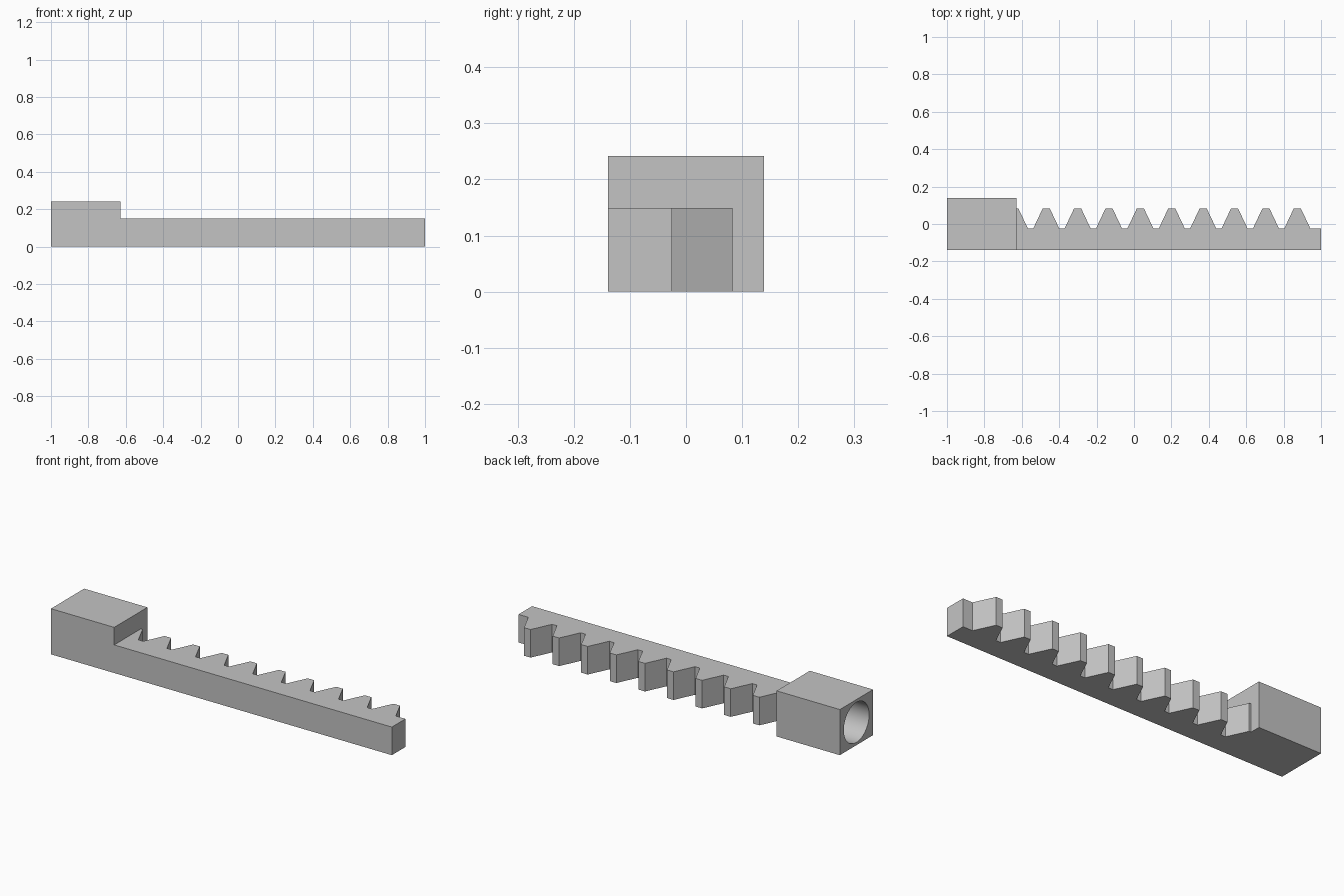
import bpy
import bmesh
import math

cube = bpy.data.objects.get("Cube")
if cube:
    bpy.data.objects.remove(cube, do_unlink=True)

grey = bpy.data.materials.new("plain grey")
grey.use_nodes = True
colour = (0.55, 0.55, 0.55, 1)
grey.diffuse_color = colour
grey.node_tree.nodes["Principled BSDF"].inputs["Base Color"].default_value = colour


def extrude_profile(name, points, height):
    """Prism standing on the ground from an outline in plan."""
    bm = bmesh.new()
    face = bm.faces.new([bm.verts.new((x, y, 0)) for x, y in points])
    top = bmesh.ops.extrude_face_region(bm, geom=[face])["geom"]
    bmesh.ops.translate(bm, vec=(0, 0, height),
                        verts=[v for v in top if isinstance(v, bmesh.types.BMVert)])
    bmesh.ops.recalc_face_normals(bm, faces=bm.faces)
    mesh = bpy.data.meshes.new(name)
    bm.to_mesh(mesh)
    bm.free()
    mesh.materials.append(grey)
    obj = bpy.data.objects.new(name, mesh)
    bpy.context.collection.objects.link(obj)
    return obj


SIDE = 0.139          # half width of the block
JOIN = -0.629         # where the bar meets the block
ROOT, TIP = -0.025, 0.083
BASE_HALF, TIP_HALF = 0.07, 0.019
PITCH, FIRST = 0.1678, -0.637
BLOCK_HEIGHT, BAR_HEIGHT = 0.242, 0.149

# Toothed bar: the first tooth is cut off by the block
outline = [(1, ROOT), (1, -SIDE), (JOIN, -SIDE), (JOIN, TIP)]
for i in range(10):
    c = FIRST + i * PITCH
    tooth = [(c - BASE_HALF, ROOT), (c - TIP_HALF, TIP),
             (c + TIP_HALF, TIP), (c + BASE_HALF, ROOT)]
    outline += tooth if i else tooth[2:]
extrude_profile("toothed_bar", outline, BAR_HEIGHT)

# End block
block = extrude_profile("end_block", [(-1, -SIDE), (JOIN, -SIDE), (JOIN, SIDE), (-1, SIDE)],
                        BLOCK_HEIGHT)

# Blind round socket in the outer end of the block
DEPTH = 0.31
bpy.ops.mesh.primitive_cylinder_add(vertices=64, radius=0.106, depth=2 * DEPTH,
                                    location=(-1, 0, BLOCK_HEIGHT / 2),
                                    rotation=(0, math.pi / 2, 0))
cutter = bpy.context.object
cutter.name = "socket_cutter"
cutter.data.materials.append(grey)
cut = block.modifiers.new("socket", 'BOOLEAN')
cut.operation = 'DIFFERENCE'
cut.solver = 'EXACT'
cut.object = cutter

bpy.ops.object.select_all(action='DESELECT')
block.select_set(True)
bpy.context.view_layer.objects.active = block
bpy.ops.object.modifier_apply(modifier=cut.name)
bpy.data.objects.remove(cutter, do_unlink=True)
bpy.ops.object.shade_smooth_by_angle(angle=math.radians(30))
